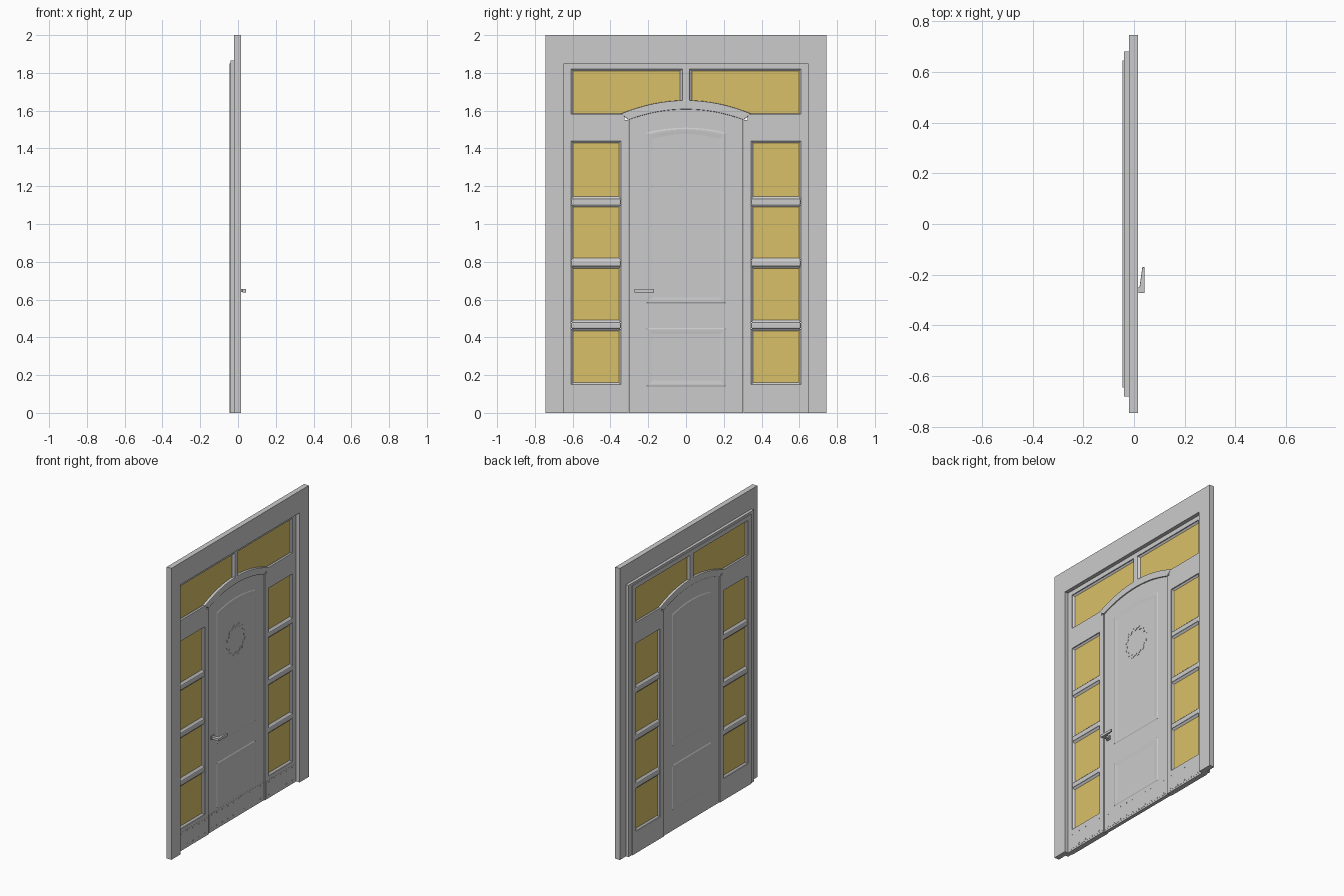
import bpy, bmesh, math

cube = bpy.data.objects.get("Cube")
if cube:
    bpy.data.objects.remove(cube)


def material(name, rgb):
    m = bpy.data.materials.new(name)
    m.use_nodes = True
    m.diffuse_color = (*rgb, 1)
    m.node_tree.nodes["Principled BSDF"].inputs["Base Color"].default_value = (*rgb, 1)
    return m


GREY = material("painted grey", (0.6, 0.6, 0.6))
AMBER = material("amber glass", (0.7, 0.53, 0.14))


def loft(name, rings, mat=GREY, caps=True, bevel=0):
    """Join rings of points with side faces and optional end caps."""
    bm = bmesh.new()
    loops = [[bm.verts.new(p) for p in ring] for ring in rings]
    n = len(loops[0])
    for a, b in zip(loops, loops[1:]):
        for i in range(n):
            j = (i + 1) % n
            bm.faces.new((a[i], a[j], b[j], b[i]))
    if caps:
        bm.faces.new(loops[0])
        bm.faces.new(loops[-1])
        bmesh.ops.recalc_face_normals(bm, faces=bm.faces)
    mesh = bpy.data.meshes.new(name)
    bm.to_mesh(mesh)
    bm.free()
    mesh.materials.append(mat)
    ob = bpy.data.objects.new(name, mesh)
    bpy.context.collection.objects.link(ob)
    if bevel:
        mod = ob.modifiers.new("Bevel", "BEVEL")
        mod.width = bevel
        mod.segments = 2
    return ob


def prism(name, pts, x0, x1, mat=GREY, bevel=0):
    return loft(name, [[(x, y, z) for y, z in pts] for x in (x0, x1)], mat, True, bevel)


def rect(y0, y1, z0, z1):
    return [(y0, z0), (y1, z0), (y1, z1), (y0, z1)]


def box(name, y0, y1, z0, z1, x0, x1, mat=GREY, bevel=0):
    return prism(name, rect(y0, y1, z0, z1), x0, x1, mat, bevel)


def arc(y, apex):
    return apex - 0.6 * y * y


def arc_points(half, apex, steps=16):
    return [(y, arc(y, apex)) for y in (half - 2 * half * i / steps for i in range(steps + 1))]


BACK, FACE, GLASS = -0.045, -0.010, -0.028
DOOR_BACK, DOOR_FACE = -0.040, -0.016


def pane(name, y0, y1, z0, z1):
    """Amber glass with sloping beads on both sides."""
    box(name + "_glass", y0, y1, z0, z1, GLASS - 0.002, GLASS + 0.002, AMBER)
    d = 0.011
    for side, x_out, x_in in (("front", FACE - 0.006, GLASS + 0.003),
                              ("back", BACK + 0.006, GLASS - 0.003)):
        bead = loft(f"{name}_{side}_bead",
                    [[(x_out, y, z) for y, z in rect(y0, y1, z0, z1)],
                     [(x_in, y, z) for y, z in rect(y0 + d, y1 - d, z0 + d, z1 - d)]], caps=False)
        if side == "back":
            bead.data.flip_normals()


# Outer wall frame and the flange behind it
frame = [(-0.745, 0), (-0.745, 2), (0.745, 2), (0.745, 0),
         (0.645, 0), (0.645, 1.85), (-0.645, 1.85), (-0.645, 0)]
prism("outer_frame", frame, -0.02, 0.016)
flange = [(-0.68, 0), (-0.68, 1.865), (0.68, 1.865), (0.68, 0),
          (0.645, 0), (0.645, 1.85), (-0.645, 1.85), (-0.645, 0)]
prism("back_flange", flange, -0.04, -0.02)

# Head rail and transom mullion
box("head_rail", -0.645, 0.645, 1.82, 1.85, BACK, FACE)
box("transom_mullion", -0.02, 0.02, 1.63, 1.83, BACK, FACE, GREY, 0.006)

# Sidelights and transom glass, one set on each side
bars = [(0.445, 0.48), (0.775, 0.81), (1.10, 1.135)]
for s, side in ((1, "right"), (-1, "left")):
    def span(a, b):
        return sorted((s * a, s * b))

    box(side + "_inner_stile", *span(0.305, 0.345), 0, 1.55, BACK, FACE)
    box(side + "_outer_stile", *span(0.608, 0.645), 0, 1.82, BACK, FACE)
    box(side + "_bottom_rail", *span(0.345, 0.608), 0, 0.15, BACK, FACE)
    box(side + "_upper_panel", *span(0.325, 0.608), 1.44, 1.583, BACK, FACE)
    for i, (low, high) in enumerate(bars):
        box(f"{side}_glazing_bar_{i + 1}", *span(0.345, 0.608), low, high, BACK, FACE, GREY, 0.006)
    lows = [0.15] + [b[1] for b in bars]
    highs = [b[0] for b in bars] + [1.44]
    for i, (low, high) in enumerate(zip(lows, highs)):
        pane(f"{side}_pane_{i + 1}", *span(0.345, 0.608), low, high)
    # The transom light is cut by the arch along its lower edge
    pane(side + "_transom", *span(0.02, 0.608), 1.574, 1.82)

# Arched head trim
outer = arc_points(0.345, 1.655)
inner = arc_points(0.305, 1.607)
prism("arch_trim", outer + inner[::-1], BACK - 0.001, FACE + 0.002, GREY, 0.004)

# Door leaf
leaf = [(-0.303, 0), (0.303, 0)] + arc_points(0.303, 1.609)
prism("door_leaf", leaf, DOOR_BACK, DOOR_FACE)


def raised_panel(name, outline, cz):
    """Shallow field with sloping margins on both faces of the door."""
    for side, x, out in (("front", DOOR_FACE, 1), ("back", DOOR_BACK, -1)):
        rings = []
        for inset, h in ((0, 0), (0.006, 0.003), (0.014, 0.003), (0.032, 0.001)):
            rings.append([(x + out * h, y - math.copysign(inset, y) if y else 0,
                           z - math.copysign(inset, z - cz)) for y, z in outline])
        loft(f"{name}_{side}", rings)


raised_panel("upper_door_panel", [(-0.21, 0.58), (0.21, 0.58)] + arc_points(0.21, 1.51, 8), 1.0)
raised_panel("lower_door_panel", rect(-0.21, 0.21, 0.14, 0.45), 0.295)

# Kick plates with small studs
for name, y0, y1, x in (("left", -0.635, -0.315, FACE), ("door", -0.295, 0.295, DOOR_FACE),
                        ("right", 0.315, 0.635, FACE)):
    box(name + "_kick_plate", y0, y1, 0.012, 0.125, x, x + 0.001)
    count = round((y1 - y0) / 0.06)
    for i in range(count):
        y = y0 + (i + 0.5) * (y1 - y0) / count
        for z in (0.025, 0.112):
            box(f"{name}_kick_stud", y - 0.003, y + 0.003, z - 0.003, z + 0.003, x, x + 0.003)

# Flat wreath of small leaves on the door
for i in range(24):
    a = math.tau * i / 24
    r = 0.1 if i % 2 else 0.088
    leaf_pts = []
    for along, across in ((-0.014, 0), (0, -0.006), (0.014, 0), (0, 0.006)):
        t = a + 0.5
        leaf_pts.append((r * math.cos(a) - along * math.sin(t) + across * math.cos(t),
                         1.22 + r * math.sin(a) + along * math.cos(t) + across * math.sin(t)))
    prism("wreath_leaf", leaf_pts, DOOR_FACE, DOOR_FACE + 0.003)

# Lever handle
box("handle_rose", -0.278, -0.245, 0.635, 0.66, DOOR_FACE, DOOR_FACE + 0.006)
box("handle_stem", -0.27, -0.25, 0.64, 0.656, DOOR_FACE, 0.03)
lever = [(0.022, -0.272), (0.042, -0.272), (0.042, -0.17), (0.033, -0.17), (0.022, -0.248)]
loft("handle_lever", [[(x, y, z) for x, y in lever] for z in (0.638, 0.656)], bevel=0.002)
